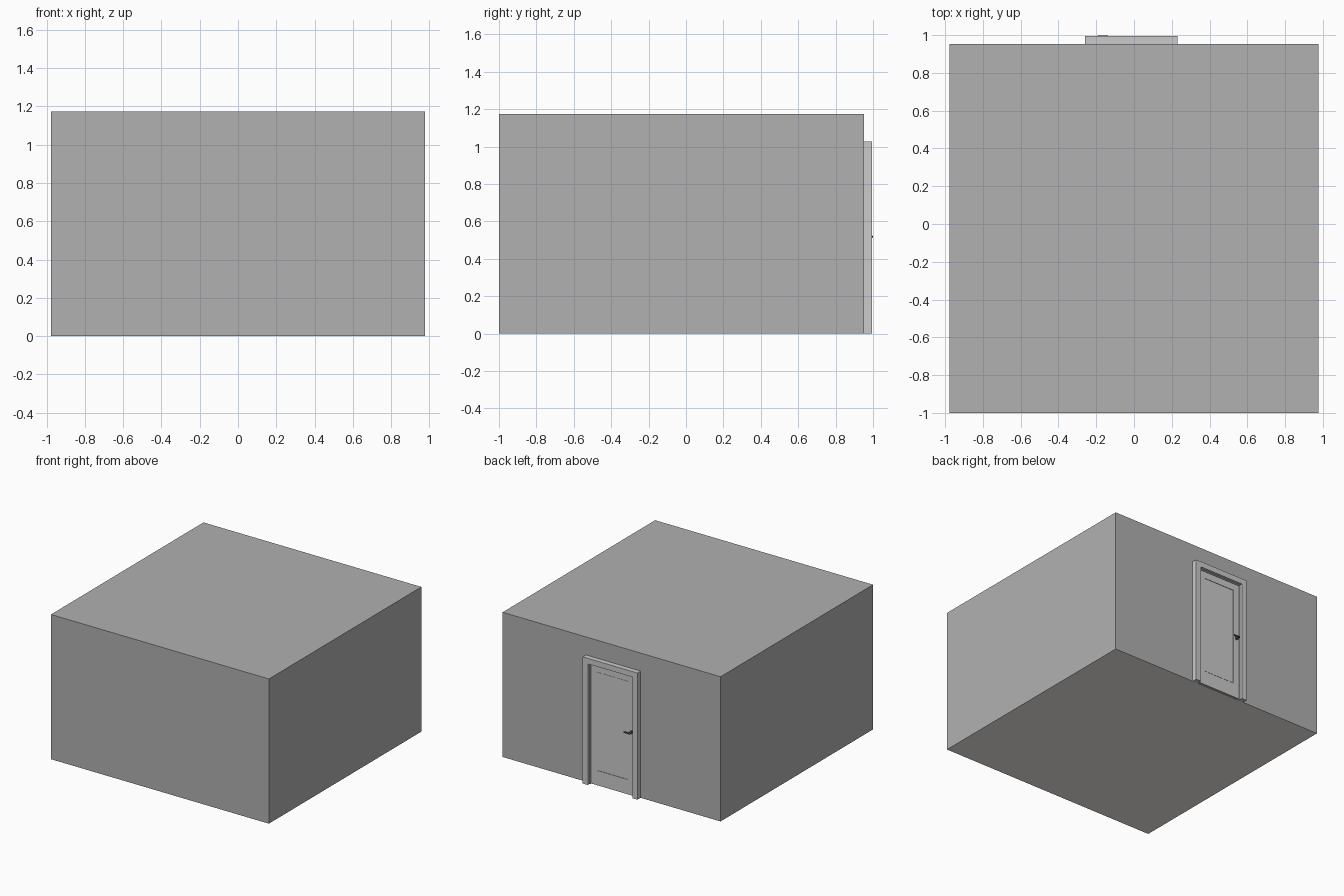
import bpy, math

if "Cube" in bpy.data.objects:
    bpy.data.objects.remove(bpy.data.objects["Cube"])

def material(name, r, g=None, b=None):
    m = bpy.data.materials.new(name)
    m.diffuse_color = (r, r if g is None else g, r if b is None else b, 1)
    m.use_nodes = True
    m.node_tree.nodes["Principled BSDF"].inputs["Base Color"].default_value = m.diffuse_color
    return m

wall = material("wall_grey", 0.44)
floor = material("floor_grey", 0.92, 0.87, 0.86)
paint = material("light_paint", 0.62)
pane = material("pale_pane", 0.78)
metal = material("dark_metal", 0.1)

def box(name, x, y, z, mat, bevel=0):
    bpy.ops.mesh.primitive_cube_add(size=1, location=[sum(r) / 2 for r in (x, y, z)])
    o = bpy.context.object
    o.name = name
    o.scale = [r[1] - r[0] for r in (x, y, z)]
    bpy.ops.object.transform_apply(location=False, rotation=False, scale=True)
    o.data.materials.append(mat)
    if bevel:
        b = o.modifiers.new("bevel", "BEVEL")
        b.width, b.segments = bevel, 2
    return o

def border(name, x0, x1, z0, z1, profile, mat, closed=True):
    """Sweep an (inset, y) profile around a rectangle with mitred corners."""
    verts = []
    for d, y in profile:
        b = z0 + d if closed else z0
        verts += [(x0 + d, y, b), (x0 + d, y, z1 - d), (x1 - d, y, z1 - d), (x1 - d, y, b)]
    n = len(profile)
    faces = [(4*i + k, 4*i + (k+1) % 4, 4*((i+1) % n) + (k+1) % 4, 4*((i+1) % n) + k)
             for i in range(n) for k in range(4 if closed else 3)]
    if not closed:
        faces += [tuple(4*i for i in range(n)), tuple(4*i + 3 for i in reversed(range(n)))]
    me = bpy.data.meshes.new(name)
    me.from_pydata(verts, [], faces)
    o = bpy.data.objects.new(name, me)
    bpy.context.collection.objects.link(o)
    me.materials.append(mat)
    bpy.context.view_layer.objects.active = o
    bpy.ops.object.mode_set(mode="EDIT")
    bpy.ops.mesh.select_all(action="SELECT")
    bpy.ops.mesh.normals_make_consistent(inside=False)
    bpy.ops.object.mode_set(mode="OBJECT")
    return o

def rod(name, x, y0, y1, z, r):
    bpy.ops.mesh.primitive_cylinder_add(vertices=24, radius=r, depth=y1 - y0,
                                        location=(x, (y0 + y1) / 2, z),
                                        rotation=(math.pi / 2, 0, 0))
    o = bpy.context.object
    o.name = name
    o.data.materials.append(metal)
    bpy.ops.object.shade_smooth_by_angle()

# room block, with the floor colour underneath
W = 0.953
room = box("room", (-0.977, 0.977), (-1, W), (0, 1.173), wall)
room.data.materials.append(floor)
for p in room.data.polygons:
    p.material_index = int(p.normal.z < -0.5)

# door casing with a stop on its inner edge
border("door_casing", -0.26, 0.23, 0, 1.027,
       [(0, W - 0.01), (0, 0.994), (0.045, 0.994), (0.045, 0.972), (0.053, 0.972), (0.053, W - 0.01)],
       paint, closed=False)

# door leaf: stiles and rails around a framed pane
border("door_leaf", -0.207, 0.177, 0.005, 0.974,
       [(0, W - 0.01), (0, 0.966), (0.055, 0.966), (0.055, W - 0.01)], paint)
box("lower_rail", (-0.155, 0.125), (W - 0.01, 0.966), (0.03, 0.122), paint)
border("pane_moulding", -0.157, 0.127, 0.12, 0.922,
       [(0, W), (0, 0.968), (0.005, 0.968), (0.005, W)], paint)
box("door_pane", (-0.153, 0.123), (W - 0.01, 0.964), (0.124, 0.918), pane)

# lever handle
HX, HZ = -0.187, 0.517
rod("handle_rose", HX, 0.962, 0.971, HZ, 0.015)
rod("handle_neck", HX, 0.968, 0.997, HZ, 0.007)
box("handle_lever", (HX - 0.007, -0.137), (0.991, 0.999), (HZ - 0.006, HZ + 0.006), metal, 0.003)
